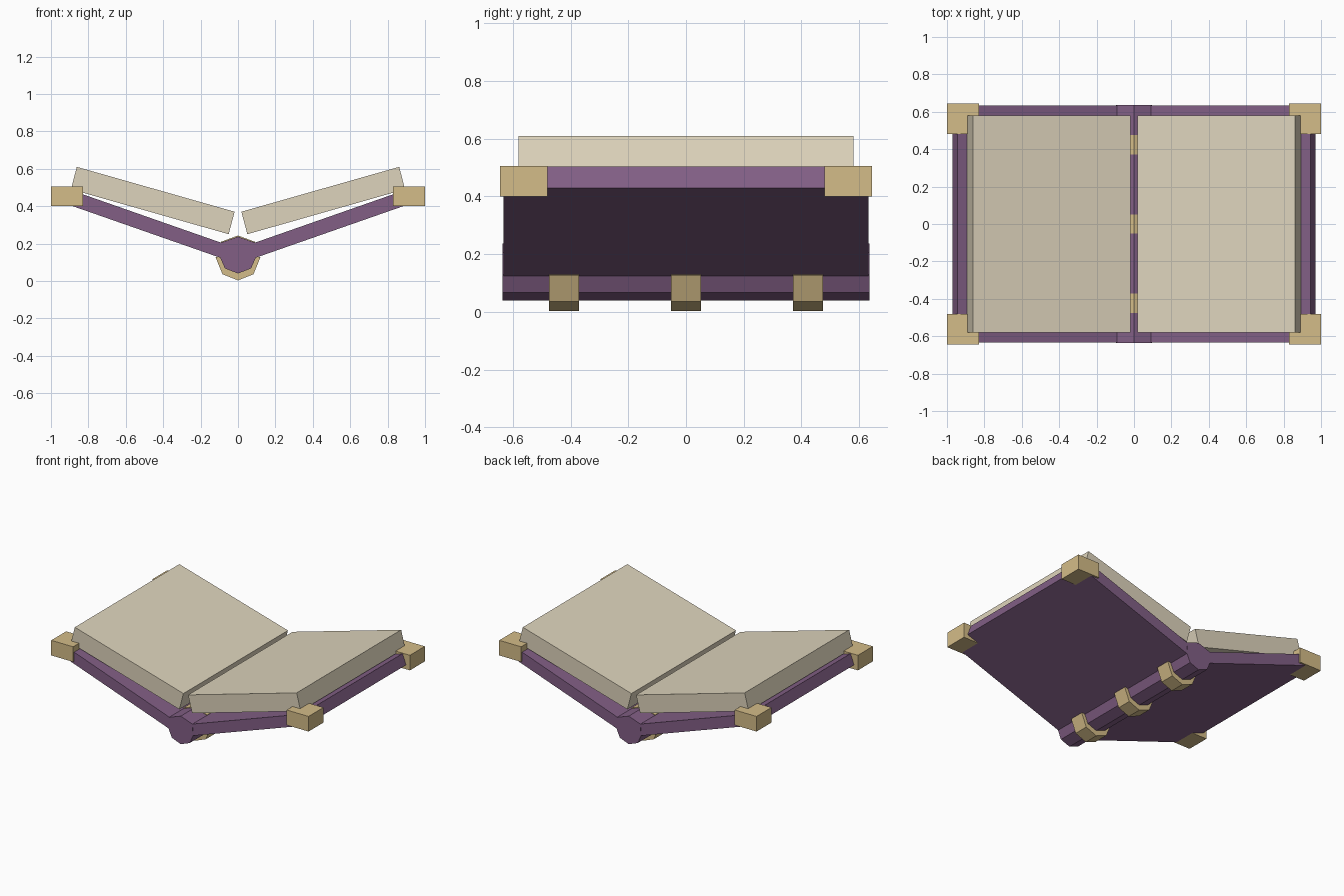
import bpy

cube = bpy.data.objects.get("Cube")
if cube:
    bpy.data.objects.remove(cube, do_unlink=True)


def material(name, rgb):
    mat = bpy.data.materials.new(name)
    mat.use_nodes = True
    color = (*rgb, 1)
    mat.diffuse_color = color
    mat.node_tree.nodes["Principled BSDF"].inputs["Base Color"].default_value = color
    return mat


purple = material("purple leather", (0.223, 0.114, 0.235))
gold = material("pale gold", (0.658, 0.503, 0.246))
paper = material("cream paper", (0.73, 0.658, 0.503))


def prism(name, profile, y0, y1, mat):
    """Extrude an x-z profile, listed counter-clockwise from the front, along y."""
    n = len(profile)
    verts = [(x, y, z) for y in (y0, y1) for x, z in profile]
    faces = [tuple(range(n)), tuple(reversed(range(n, 2 * n)))]
    faces += [(i, i + n, (i + 1) % n + n, (i + 1) % n) for i in range(n)]
    mesh = bpy.data.meshes.new(name)
    mesh.from_pydata(verts, [], faces)
    mesh.materials.append(mat)
    obj = bpy.data.objects.new(name, mesh)
    bpy.context.collection.objects.link(obj)
    return obj


def mirrored(half):
    """Complete a right-half profile that runs from bottom centre to top centre."""
    return half + [(-x, z) for x, z in reversed(half) if x > 0]


def flip(profile):
    return [(-x, z) for x, z in reversed(profile)]


# Open covers, page blocks and corner guards, built on both sides
cover = [(0.04, 0.105), (0.97, 0.43), (0.943, 0.503), (0.04, 0.187)]
pages = [(0.05, 0.25), (0.893, 0.49), (0.862, 0.61), (0.018, 0.37)]
guard = [(0.83, 0.4), (1.0, 0.4), (1.0, 0.506), (0.83, 0.506)]
for side, shape in (("left", list), ("right", flip)):
    prism(side + "_cover", shape(cover), -0.633, 0.633, purple)
    prism(side + "_pages", shape(pages), -0.58, 0.58, paper)
    prism(side + "_front_corner_guard", shape(guard), -0.645, -0.48, gold)
    prism(side + "_back_corner_guard", shape(guard), 0.48, 0.645, gold)

# Faceted spine with three metal bands wrapped around it
spine = mirrored([(0, 0.04), (0.07, 0.067), (0.095, 0.125), (0.09, 0.205), (0, 0.237)])
prism("spine", spine, -0.635, 0.635, purple)
band = mirrored([(0, 0.003), (0.083, 0.036), (0.12, 0.127), (0.092, 0.133),
                 (0.092, 0.209), (0, 0.243)])
for name, y in (("front", -0.423), ("middle", 0), ("back", 0.423)):
    prism(name + "_spine_band", band, y - 0.052, y + 0.052, gold)
